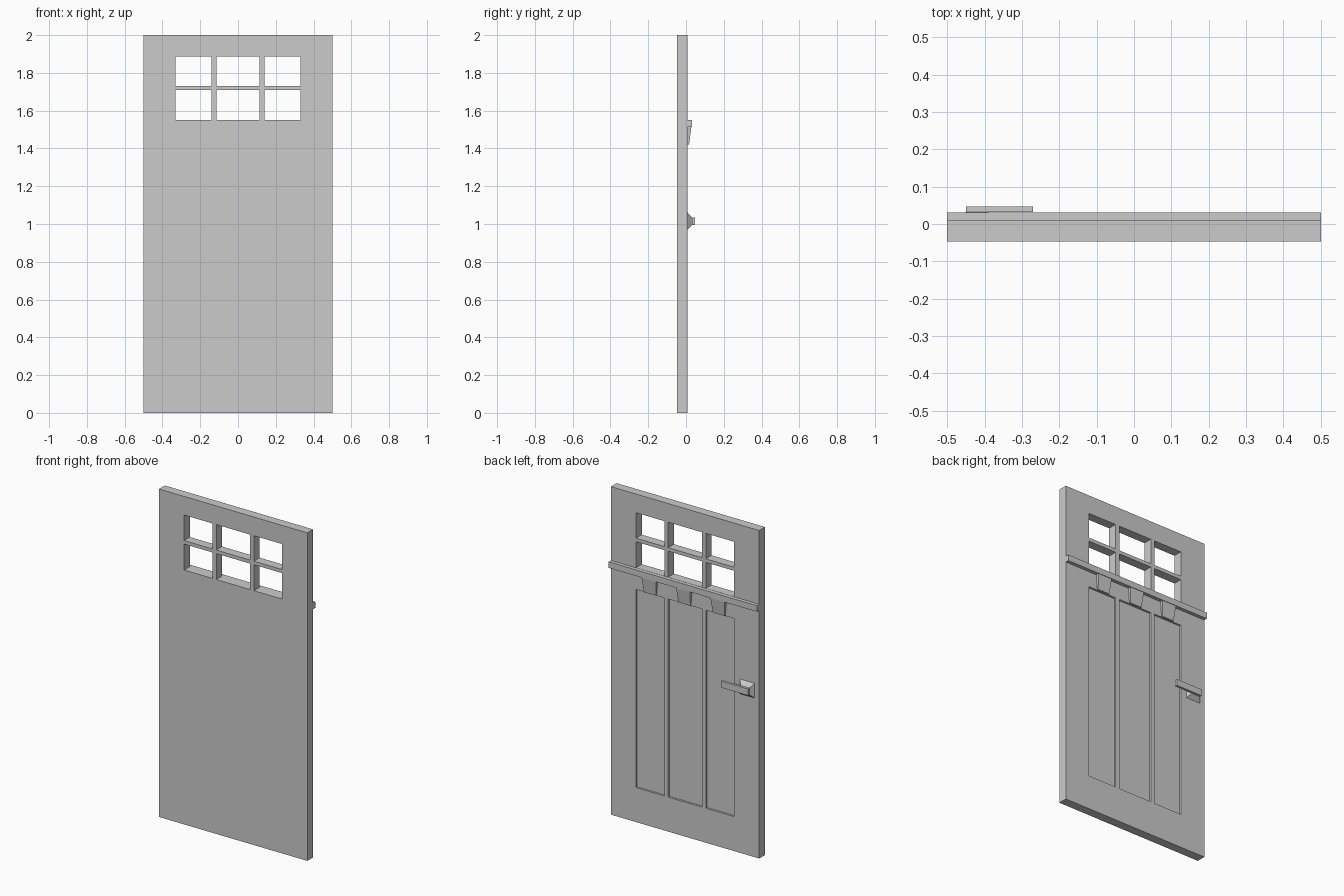
import bpy, bmesh

if "Cube" in bpy.data.objects:
    bpy.data.objects.remove(bpy.data.objects["Cube"])

FRONT, BACK = -0.0465, 0.009      # slab faces in y
COLUMNS = [(-0.331, -0.14), (-0.114, 0.114), (0.14, 0.331)]


def add_box(bm, x, y, z):
    """Axis-aligned box from three (min, max) ranges."""
    tapered(bm, (x, z), (x, z), y)


def tapered(bm, near, far, y):
    """Solid joining an x-z rectangle at y[0] to another at y[1]."""
    rings = []
    for (x, z), yy in ((near, y[0]), (far, y[1])):
        rings.append([bm.verts.new((a, yy, b)) for a, b in
                      ((x[0], z[0]), (x[1], z[0]), (x[1], z[1]), (x[0], z[1]))])
    n, f = rings
    bm.faces.new(n)
    bm.faces.new(f[::-1])
    for i in range(4):
        j = (i + 1) % 4
        bm.faces.new((n[i], f[i], f[j], n[j]))


def finish(name, bm):
    bmesh.ops.recalc_face_normals(bm, faces=bm.faces)
    mesh = bpy.data.meshes.new(name)
    bm.to_mesh(mesh)
    bm.free()
    obj = bpy.data.objects.new(name, mesh)
    bpy.context.collection.objects.link(obj)
    return obj


# Door slab
bm = bmesh.new()
add_box(bm, (-0.5, 0.5), (FRONT, BACK), (0, 2))
slab = finish("door_slab", bm)

# Six window openings and three recessed panels cut from the slab
bm = bmesh.new()
for col in COLUMNS:
    for row in ((1.551, 1.709), (1.731, 1.886)):
        add_box(bm, col, (-0.2, 0.2), row)
    add_box(bm, col, (BACK - 0.012, 0.2), (0.21, 1.418))
cutter = finish("opening_cutter", bm)
cutter.hide_render = True
cut = slab.modifiers.new("openings", 'BOOLEAN')
cut.operation = 'DIFFERENCE'
cut.solver = 'EXACT'
cut.object = cutter
bpy.context.view_layer.objects.active = slab
bpy.ops.object.modifier_apply(modifier=cut.name)
bpy.data.objects.remove(cutter)

# Shelf below the windows
bm = bmesh.new()
add_box(bm, (-0.5, 0.5), (BACK, 0.031), (1.513, 1.55))
finish("shelf", bm)

# Tapered brackets under the shelf
for i, cx in enumerate((-0.232, 0, 0.232)):
    bm = bmesh.new()
    rings = []
    for half, depth, z in ((0.04, 0.016, 1.42), (0.048, 0.028, 1.513)):
        rings.append([bm.verts.new((cx + s * half, y, z)) for s, y in
                      ((-1, BACK), (1, BACK), (1, depth), (-1, depth))])
    lo, hi = rings
    bm.faces.new(lo)
    bm.faces.new(hi)
    for k in range(4):
        m = (k + 1) % 4
        bm.faces.new((lo[k], lo[m], hi[m], hi[k]))
    finish(f"bracket_{i + 1}", bm)

# Handle: flared base and lever bar
bm = bmesh.new()
tapered(bm, ((-0.47, -0.37), (0.97, 1.06)), ((-0.45, -0.39), (0.995, 1.035)), (BACK, 0.032))
finish("handle_base", bm)
bm = bmesh.new()
add_box(bm, (-0.45, -0.27), (0.032, 0.0465), (0.995, 1.035))
finish("handle_lever", bm)
